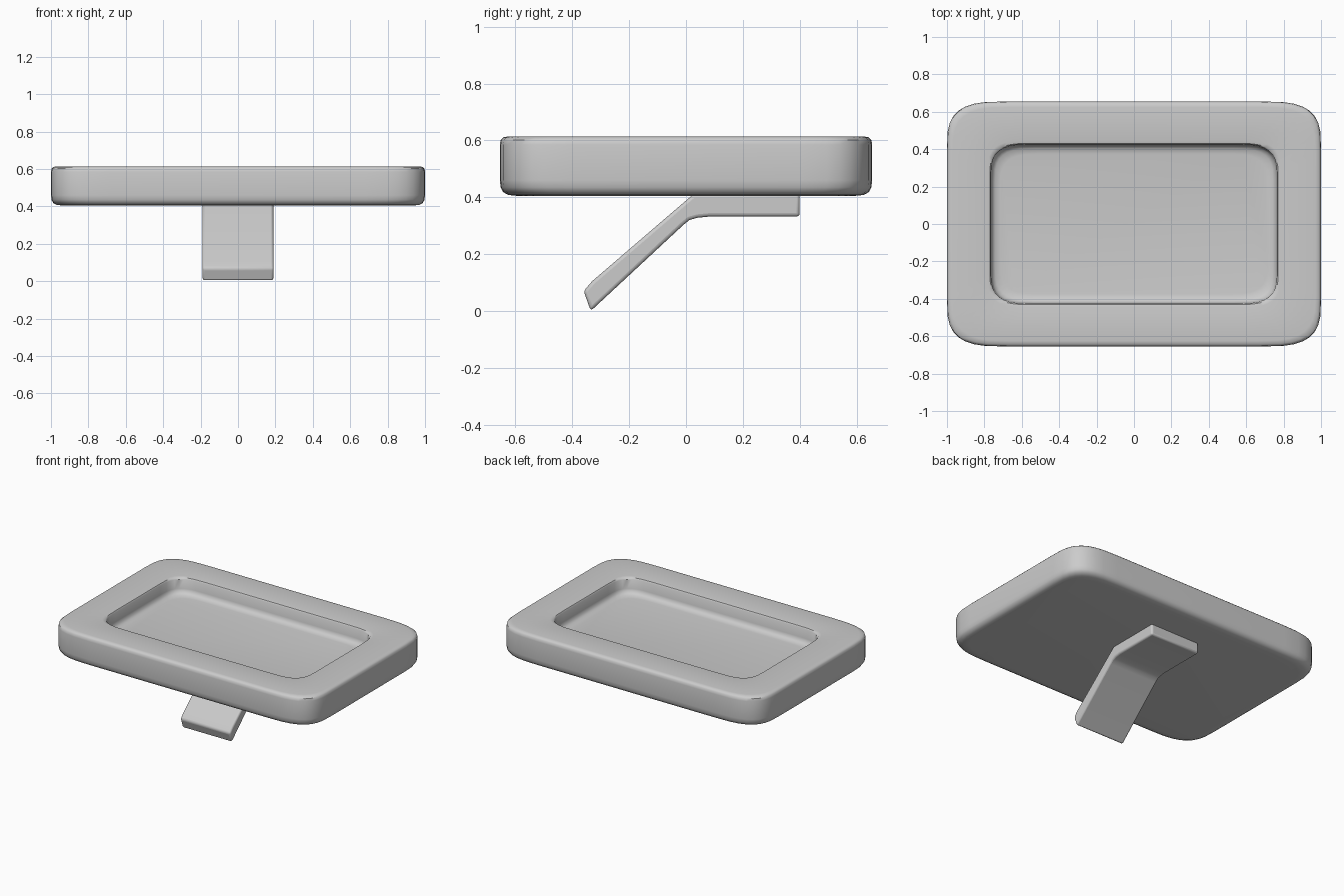
import bpy, bmesh, math

if "Cube" in bpy.data.objects:
    bpy.data.objects.remove(bpy.data.objects["Cube"])


def finish(bm, name):
    bmesh.ops.recalc_face_normals(bm, faces=bm.faces)
    mesh = bpy.data.meshes.new(name)
    bm.to_mesh(mesh)
    bm.free()
    ob = bpy.data.objects.new(name, mesh)
    bpy.context.collection.objects.link(ob)
    for o in bpy.context.selected_objects:
        o.select_set(False)
    ob.select_set(True)
    bpy.context.view_layer.objects.active = ob
    return ob


def outline(hx, hy, rx, ry, n=3.2, steps=8):
    """Rectangle with soft, squarish corners."""
    quarter = []
    for i in range(steps + 1):
        a = math.pi / 2 * i / steps
        c, s = max(math.cos(a), 0), math.sin(a)
        quarter.append((hx - rx + rx * c ** (2 / n), hy - ry + ry * s ** (2 / n)))
    pts = []
    for sx, sy in ((1, 1), (-1, 1), (-1, -1), (1, -1)):
        q = quarter if sx * sy > 0 else quarter[::-1]
        pts += [(sx * x, sy * y) for x, y in q]
    return pts


# Frame: stacked outlines from the underside, over the rim, into the recess
OUT, IN = (1.0, 0.655, 0.32, 0.25), (0.765, 0.425, 0.22, 0.18)
rings = [(OUT, 0.06, 0.405), (OUT, 0.03, 0.408), (OUT, 0.012, 0.418),
         (OUT, 0.003, 0.435), (OUT, 0.0, 0.46), (OUT, 0.0, 0.585),
         (OUT, 0.003, 0.602), (OUT, 0.012, 0.611), (OUT, 0.03, 0.614),
         (IN, -0.02, 0.614), (IN, -0.006, 0.611), (IN, 0.0, 0.602),
         (IN, 0.002, 0.54), (IN, 0.008, 0.52), (IN, 0.022, 0.508), (IN, 0.05, 0.503)]
bm = bmesh.new()
loops = []
for (hx, hy, rx, ry), d, z in rings:
    loops.append([bm.verts.new((x, y, z)) for x, y in outline(hx - d, hy - d, rx, ry)])
for a, b in zip(loops, loops[1:]):
    for i in range(len(a)):
        j = (i + 1) % len(a)
        bm.faces.new((a[i], a[j], b[j], b[i]))
bm.faces.new(loops[0][::-1])
bm.faces.new(loops[-1])
finish(bm, "picture_frame")
bpy.ops.object.shade_smooth_by_angle(angle=math.radians(40))

# Stand: bent side profile (y, z) extruded across x
profile = [(0.40, 0.41), (0.40, 0.332), (0.08, 0.332), (0.04, 0.328), (0.012, 0.32),
           (-0.01, 0.302), (-0.335, 0.0), (-0.36, 0.07), (-0.33, 0.105), (0.025, 0.41)]
bm = bmesh.new()
W = 0.19
face = bm.faces.new([bm.verts.new((-W, y, z)) for y, z in profile])
ext = bmesh.ops.extrude_face_region(bm, geom=[face])
bmesh.ops.translate(bm, vec=(2 * W, 0, 0),
                    verts=[v for v in ext["geom"] if isinstance(v, bmesh.types.BMVert)])
stand = finish(bm, "back_stand")
bev = stand.modifiers.new("soft_edges", 'BEVEL')
bev.width, bev.segments = 0.012, 3
bev.limit_method, bev.angle_limit = 'ANGLE', math.radians(50)
bpy.ops.object.shade_smooth_by_angle(angle=math.radians(40))
